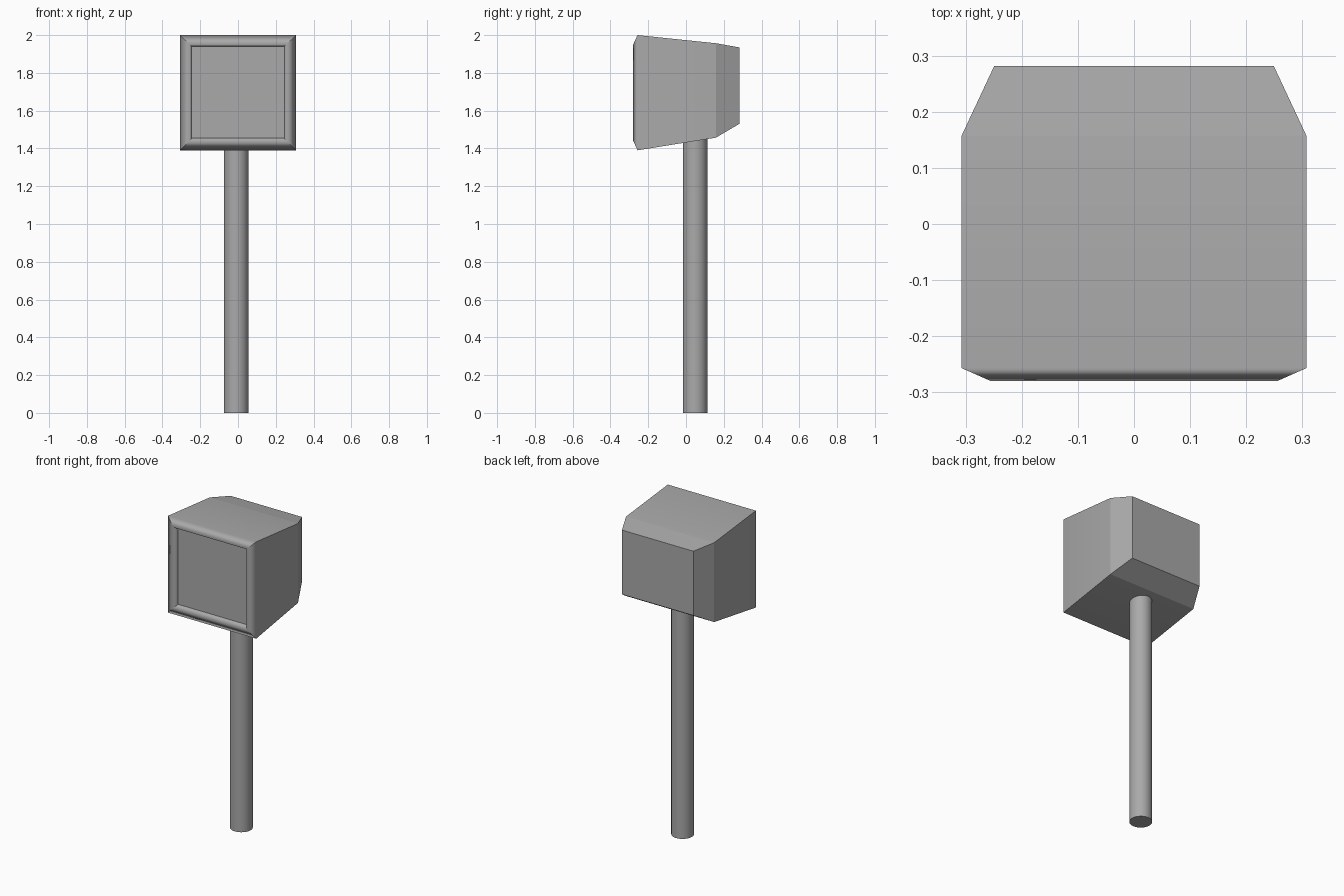
import bpy
import bmesh

cube = bpy.data.objects.get("Cube")
if cube:
    bpy.data.objects.remove(cube, do_unlink=True)

# One plain grey for everything
grey = bpy.data.materials.new("plain grey")
grey.use_nodes = True
colour = (0.4, 0.4, 0.4, 1)
grey.diffuse_color = colour
grey.node_tree.nodes["Principled BSDF"].inputs["Base Color"].default_value = colour


def finish(name, bm):
    bmesh.ops.recalc_face_normals(bm, faces=bm.faces)
    mesh = bpy.data.meshes.new(name)
    bm.to_mesh(mesh)
    bm.free()
    mesh.materials.append(grey)
    obj = bpy.data.objects.new(name, mesh)
    bpy.context.collection.objects.link(obj)
    return obj


# Box head: rectangular rings from the back to the recessed front panel
# (y, half width, bottom, top)
RINGS = [
    (0.282, 0.249, 1.53, 1.935),
    (0.158, 0.307, 1.457, 1.957),
    (-0.257, 0.307, 1.39, 2.0),
    (-0.28, 0.255, 1.442, 1.949),
    (-0.245, 0.245, 1.454, 1.94),
]
bm = bmesh.new()
loops = []
for y, half, low, high in RINGS:
    corners = [(-half, low), (half, low), (half, high), (-half, high)]
    loops.append([bm.verts.new((x, y, z)) for x, z in corners])
for a, b in zip(loops, loops[1:]):
    for i in range(4):
        j = (i + 1) % 4
        bm.faces.new((a[i], a[j], b[j], b[i]))
bm.faces.new(loops[0])
bm.faces.new(loops[-1])

# Only the rounded front rim blends; every other edge stays crisp
for face in bm.faces:
    face.smooth = True
for edge in bm.edges:
    edge.smooth = False
for ring in loops[2:4]:
    for i in range(4):
        bm.edges.get((ring[i], ring[(i + 1) % 4])).smooth = True
head = finish("box_head", bm)
weighted = head.modifiers.new("Weighted normals", "WEIGHTED_NORMAL")
weighted.keep_sharp = True

# Round post, running a little way into the head
POST_TOP = 1.5
bpy.ops.mesh.primitive_cylinder_add(
    vertices=32, radius=0.065, depth=POST_TOP, location=(-0.01, 0.048, POST_TOP / 2))
post = bpy.context.object
post.name = "post"
post.data.materials.append(grey)
bpy.ops.object.shade_smooth_by_angle()
